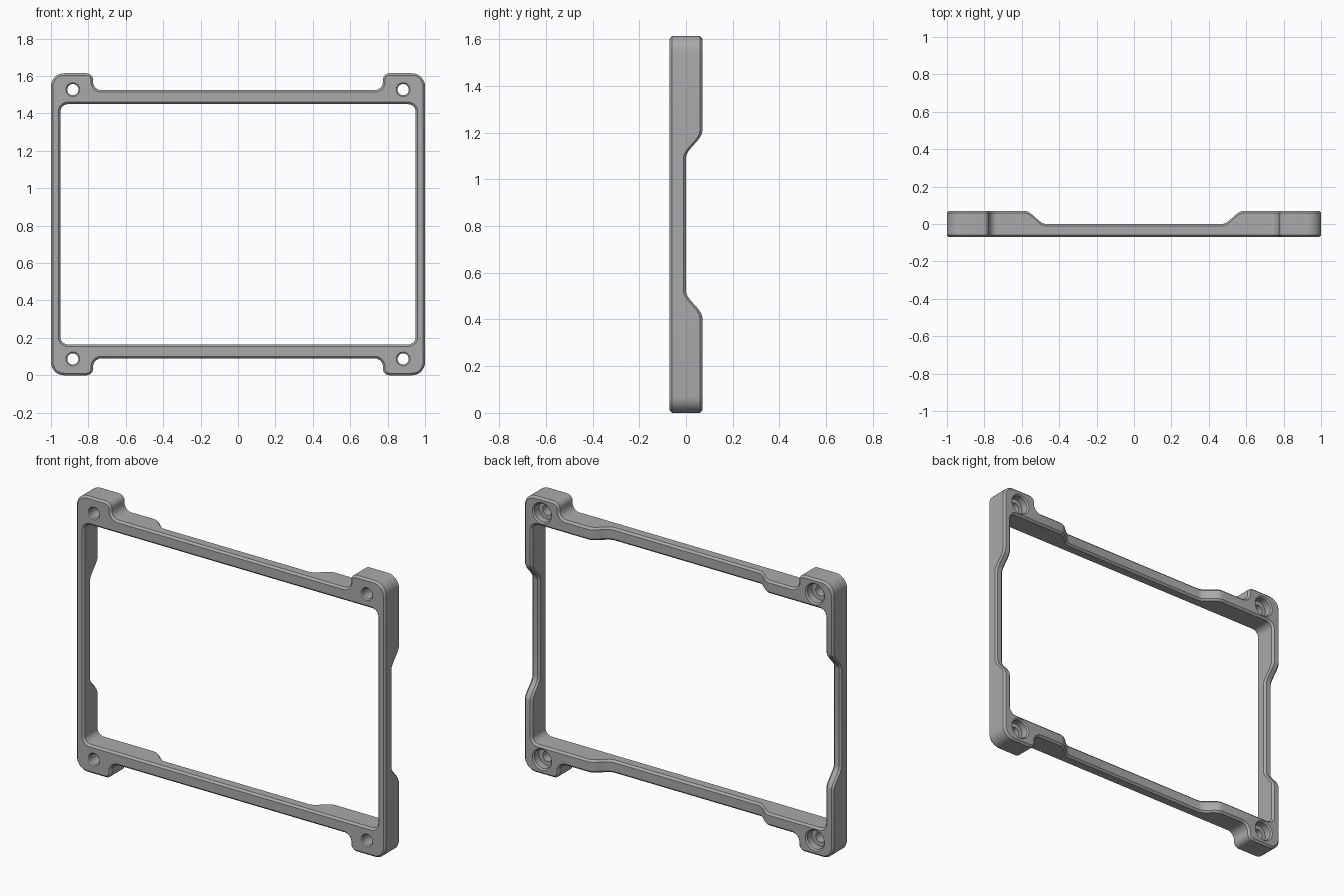
import bpy, bmesh, math
from mathutils import Vector

cube = bpy.data.objects.get("Cube")
if cube:
    bpy.data.objects.remove(cube)

MID = 0.8075      # half height
HALF = 0.07       # half thickness
BEVEL = 0.011     # edge chamfer
RECESS = 0.07     # depth of the relief on the back


def rounded_loop(corners, steps=8):
    """Closed outline with every right-angled corner filleted."""
    pts = []
    for i, (x, z, r) in enumerate(corners):
        p = Vector((x, z))
        u = (Vector(corners[i - 1][:2]) - p).normalized()
        v = (Vector(corners[(i + 1) % len(corners)][:2]) - p).normalized()
        centre = p + (u + v) * r
        for k in range(steps + 1):
            t = math.pi / 2 * k / steps
            pts.append(centre - v * r * math.cos(t) - u * r * math.sin(t))
    return pts


def mirrored(quarter):
    """Mirror a quarter outline into a full counter-clockwise loop."""
    half = quarter + [(-x, z, r) for x, z, r in reversed(quarter)]
    return half + [(x, -z, r) for x, z, r in reversed(half)]


def inset(pts, d):
    out = []
    for i, p in enumerate(pts):
        a = (p - pts[i - 1]).normalized()
        b = (pts[(i + 1) % len(pts)] - p).normalized()
        t = (a + b).normalized()
        out.append(p + Vector((-t.y, t.x)) * d)
    return out


def skin(bm, rings):
    n = len(rings[0])
    for a, b in zip(rings, rings[1:]):
        for i in range(n):
            j = (i + 1) % n
            bm.faces.new((a[i], a[j], b[j], b[i]))


def finish(bm, name):
    bmesh.ops.recalc_face_normals(bm, faces=bm.faces[:])
    mesh = bpy.data.meshes.new(name)
    bm.to_mesh(mesh)
    bm.free()
    obj = bpy.data.objects.new(name, mesh)
    bpy.context.collection.objects.link(obj)
    return obj


# Frame: outer outline with corner tabs, inner window, chamfered edges
outer = rounded_loop(mirrored([(1, MID, 0.07), (0.775, MID, 0.035),
                               (0.775, 0.717, 0.045)]))
window = rounded_loop(mirrored([(0.95, 0.642, 0.04)]))
bm = bmesh.new()
caps = {0: [], 3: []}
for loop, sign in ((outer, 1), (window, -1)):
    small = inset(loop, sign * BEVEL)
    levels = ((small, -HALF), (loop, BEVEL - HALF), (loop, HALF - BEVEL), (small, HALF))
    rings = [[bm.verts.new((p.x, y, p.y)) for p in pts] for pts, y in levels]
    skin(bm, rings)
    for k in caps:
        ring = rings[k]
        caps[k] += [bm.edges.get((ring[i - 1], ring[i])) for i in range(len(ring))]
for edges in caps.values():
    bmesh.ops.triangle_fill(bm, edges=edges, use_beauty=True)
bmesh.ops.recalc_face_normals(bm, faces=bm.faces[:])

# Relief on the back: slice the rails, then sink the middle of each one
SLOPES = ((Vector((1, 0, 0)), 0.47, 0.585), (Vector((0, 0, 1)), 0.285, 0.4))
STEPS = 10
for axis, lo, hi in SLOPES:
    for side in (-1, 1):
        for k in range(STEPS + 1):
            pos = side * (lo + (hi - lo) * k / STEPS)
            bmesh.ops.bisect_plane(bm, geom=bm.verts[:] + bm.edges[:] + bm.faces[:],
                                   dist=1e-5, plane_co=axis * pos, plane_no=axis)


def sink(co):
    x_ramp, z_ramp = [min(1, max(0, (hi - abs(co.dot(axis))) / (hi - lo)))
                      for axis, lo, hi in SLOPES]
    # top and bottom rails follow x, side rails follow z
    t = x_ramp if abs(co.z) > 0.5 else z_ramp
    return RECESS * t * t * (3 - 2 * t)


for v in bm.verts:
    if v.co.y > 0:
        v.co.y -= sink(v.co)
frame = finish(bm, "frame")

# Counterbored screw holes in the four corners
PROFILE = ((0.047, -0.08), (0.030, -0.063), (0.030, 0.02), (0.054, 0.02),
           (0.054, 0.062), (0.072, 0.08))
bm = bmesh.new()
SEG = 32
for sx in (-1, 1):
    for sz in (-1, 1):
        rings = []
        for r, y in PROFILE:
            rings.append([bm.verts.new((sx * 0.883 + r * math.cos(math.tau * i / SEG), y,
                                        sz * 0.72 + r * math.sin(math.tau * i / SEG)))
                          for i in range(SEG)])
        skin(bm, rings)
        bm.faces.new(rings[0])
        bm.faces.new(rings[-1])
cutter = finish(bm, "screw_hole_cutter")
cutter.hide_render = True

bpy.context.view_layer.objects.active = frame
frame.select_set(True)
mod = frame.modifiers.new("screw_holes", 'BOOLEAN')
mod.operation = 'DIFFERENCE'
mod.solver = 'EXACT'
mod.object = cutter
bpy.ops.object.modifier_apply(modifier=mod.name)
bpy.data.objects.remove(cutter)

# Material and shading
grey = bpy.data.materials.new("plain_grey")
grey.use_nodes = True
colour = (0.4, 0.4, 0.4, 1)
grey.diffuse_color = colour
grey.node_tree.nodes["Principled BSDF"].inputs["Base Color"].default_value = colour
frame.data.materials.clear()
frame.data.materials.append(grey)
frame.location.z = MID
bpy.ops.object.shade_smooth_by_angle(angle=math.radians(30))
